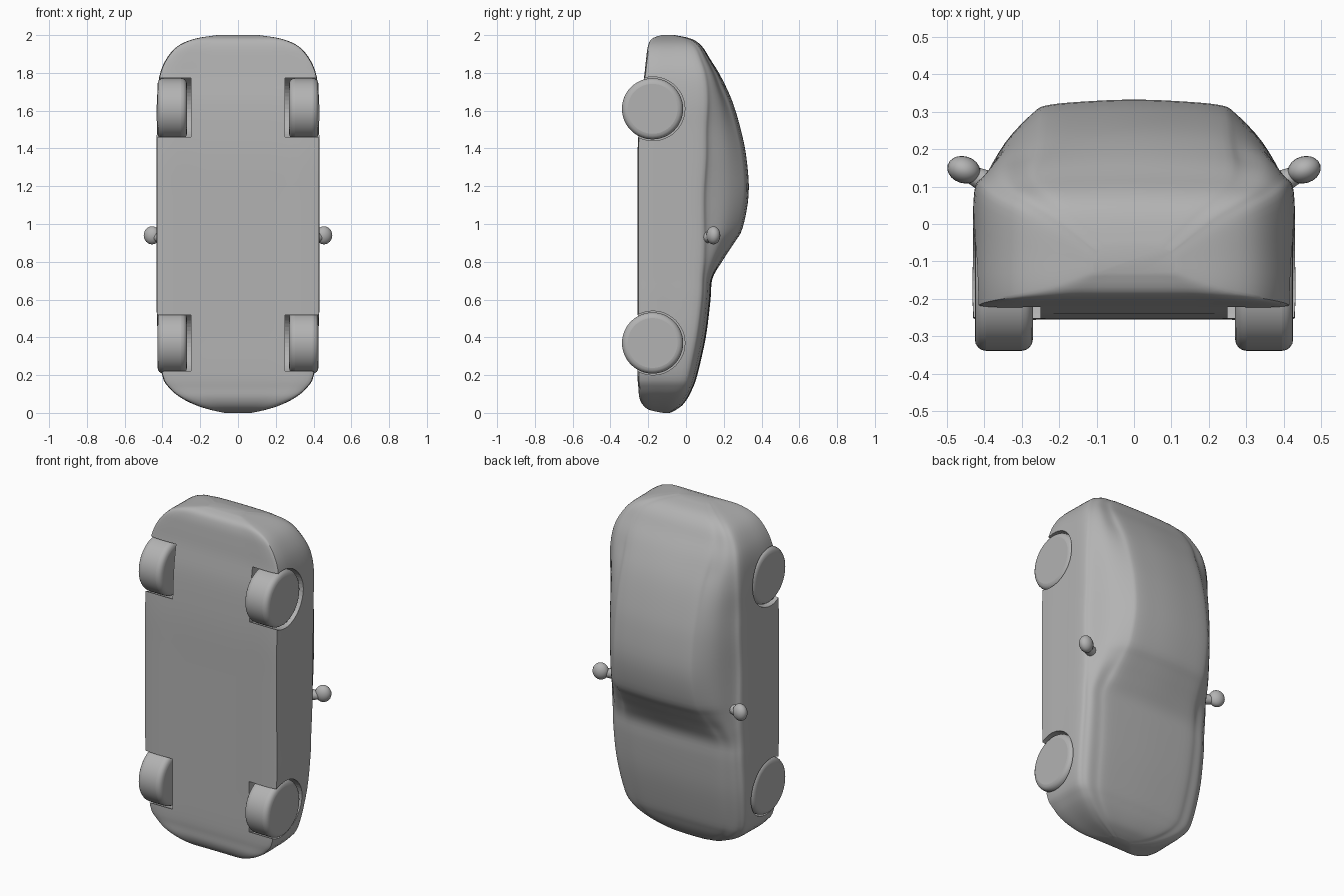
import bpy, bmesh, math
from mathutils import Vector

cube = bpy.data.objects.get("Cube")
if cube:
    bpy.data.objects.remove(cube, do_unlink=True)

grey = bpy.data.materials.new("plain grey")
grey.use_nodes = True
grey.diffuse_color = (0.45, 0.45, 0.45, 1)
grey.node_tree.nodes["Principled BSDF"].inputs["Base Color"].default_value = grey.diffuse_color


def spline(points, steps, closed=False):
    """Smooth curve through the given points."""
    n = len(points)
    pick = (lambda i: points[i % n]) if closed else (lambda i: points[max(0, min(n - 1, i))])
    out = []
    for i in range(n if closed else n - 1):
        a, b, c, d = (pick(i + k) for k in (-1, 0, 1, 2))
        for s in range(steps):
            t = s / steps
            out.append(b + ((c - a) * t + (a * 2 - b * 5 + c * 4 - d) * t ** 2
                            + (b * 3 - a - c * 3 + d) * t ** 3) / 2)
    return out if closed else out + [points[-1]]


def finish(obj, name, angle=40):
    obj.name = obj.data.name = name
    obj.data.materials.clear()
    obj.data.materials.append(grey)
    bpy.ops.object.select_all(action="DESELECT")
    obj.select_set(True)
    bpy.context.view_layer.objects.active = obj
    bpy.ops.object.shade_smooth_by_angle(angle=math.radians(angle))
    return obj


def section(w, bottom, shoulder, top, roof):
    """Closed cross-section of the shell."""
    drop = min(0.035, 0.35 * (top - shoulder))
    corner = min(0.025, 0.1 * w)
    half = [(w * 0.5, bottom), (w - corner, bottom), (w, bottom + corner),
            (w, (bottom + shoulder) / 2), (w * 0.99, shoulder - corner),
            (w * 0.93, shoulder + drop * 0.4),
            ((w * 0.93 + roof) / 2 + 0.01, (shoulder + top) / 2),
            (roof, top - drop), (roof * 0.84, top - drop * 0.4), (roof * 0.4, top - drop * 0.1)]
    pts = [(0, bottom)] + half + [(0, top)] + [(-x, y) for x, y in reversed(half)]
    return spline([Vector(p) for p in pts], 4, True)


# Shell stations from nose to tail: z, half width, bottom, shoulder, top, roof half width
stations = [
    (0.00, .07, -.12, -.10, -.085, .04), (.015, .14, -.19, -.08, -.055, .10),
    (.04, .22, -.225, -.06, -.02, .16), (.08, .30, -.245, -.03, .01, .22),
    (.13, .36, -.25, 0, .035, .27), (.20, .40, -.255, .02, .06, .30),
    (.40, .425, -.255, .06, .105, .32), (.60, .43, -.255, .085, .13, .33),
    (.71, .43, -.255, .09, .14, .33), (.80, .43, -.255, .095, .19, .31),
    (.90, .43, -.255, .10, .255, .29), (.98, .43, -.255, .10, .30, .28),
    (1.16, .43, -.255, .10, .332, .27), (1.35, .43, -.255, .11, .32, .27),
    (1.50, .43, -.25, .11, .29, .275), (1.65, .43, -.24, .115, .245, .28),
    (1.78, .415, -.22, .105, .185, .29), (1.87, .38, -.21, .08, .13, .28),
    (1.94, .32, -.20, .05, .085, .24), (1.98, .23, -.18, 0, .03, .17),
    (2.00, .11, -.13, -.08, -.06, .08)]

# Body shell
bm = bmesh.new()
rings = []
for st in spline([Vector(s) for s in stations], 4):
    rings.append([bm.verts.new((p.x, p.y, st[0])) for p in section(*st[1:])])
for low, high in zip(rings, rings[1:]):
    for i in range(len(low)):
        j = (i + 1) % len(low)
        bm.faces.new((low[i], low[j], high[j], high[i]))
bm.faces.new(rings[0])
bm.faces.new(rings[-1])
bmesh.ops.recalc_face_normals(bm, faces=bm.faces)
mesh = bpy.data.meshes.new("body")
bm.to_mesh(mesh)
bm.free()
body = bpy.data.objects.new("body", mesh)
bpy.context.collection.objects.link(body)
finish(body, "body")


def drum(x, y, z, radius, width):
    bpy.ops.mesh.primitive_cylinder_add(vertices=48, radius=radius, depth=width,
                                        location=(x, y, z), rotation=(0, math.pi / 2, 0))
    return bpy.context.object


for side, label in ((1, "left"), (-1, "right")):
    for z, end in ((0.37, "front"), (1.61, "rear")):
        # Wheel well cut out of the shell
        cutter = drum(side * 0.4, -0.175, z, 0.169, 0.3)
        cut = body.modifiers.new("wheel well", "BOOLEAN")
        cut.operation, cut.solver, cut.object = "DIFFERENCE", "EXACT", cutter
        bpy.context.view_layer.objects.active = body
        bpy.ops.object.modifier_apply(modifier=cut.name)
        bpy.data.objects.remove(cutter, do_unlink=True)
        # Wheel with rounded shoulders
        wheel = drum(side * 0.348, -0.177, z, 0.162, 0.155)
        bevel = wheel.modifiers.new("round", "BEVEL")
        bevel.width, bevel.segments = 0.03, 4
        finish(wheel, f"{end}_{label}_wheel")

    # Door mirror and its stalk
    bpy.ops.mesh.primitive_uv_sphere_add(segments=20, ring_count=12, location=(side * 0.455, 0.145, 0.94),
                                         rotation=(0, 0, side * 0.3))
    mirror = bpy.context.object
    mirror.scale = (0.045, 0.036, 0.048)
    finish(mirror, f"{label}_mirror")
    bpy.ops.mesh.primitive_cone_add(vertices=12, radius1=0.035, radius2=0.022, depth=0.08,
                                    location=(side * 0.41, 0.12, 0.93),
                                    rotation=(0, side * math.pi / 2, side * 0.45))
    finish(bpy.context.object, f"{label}_mirror_stalk")
